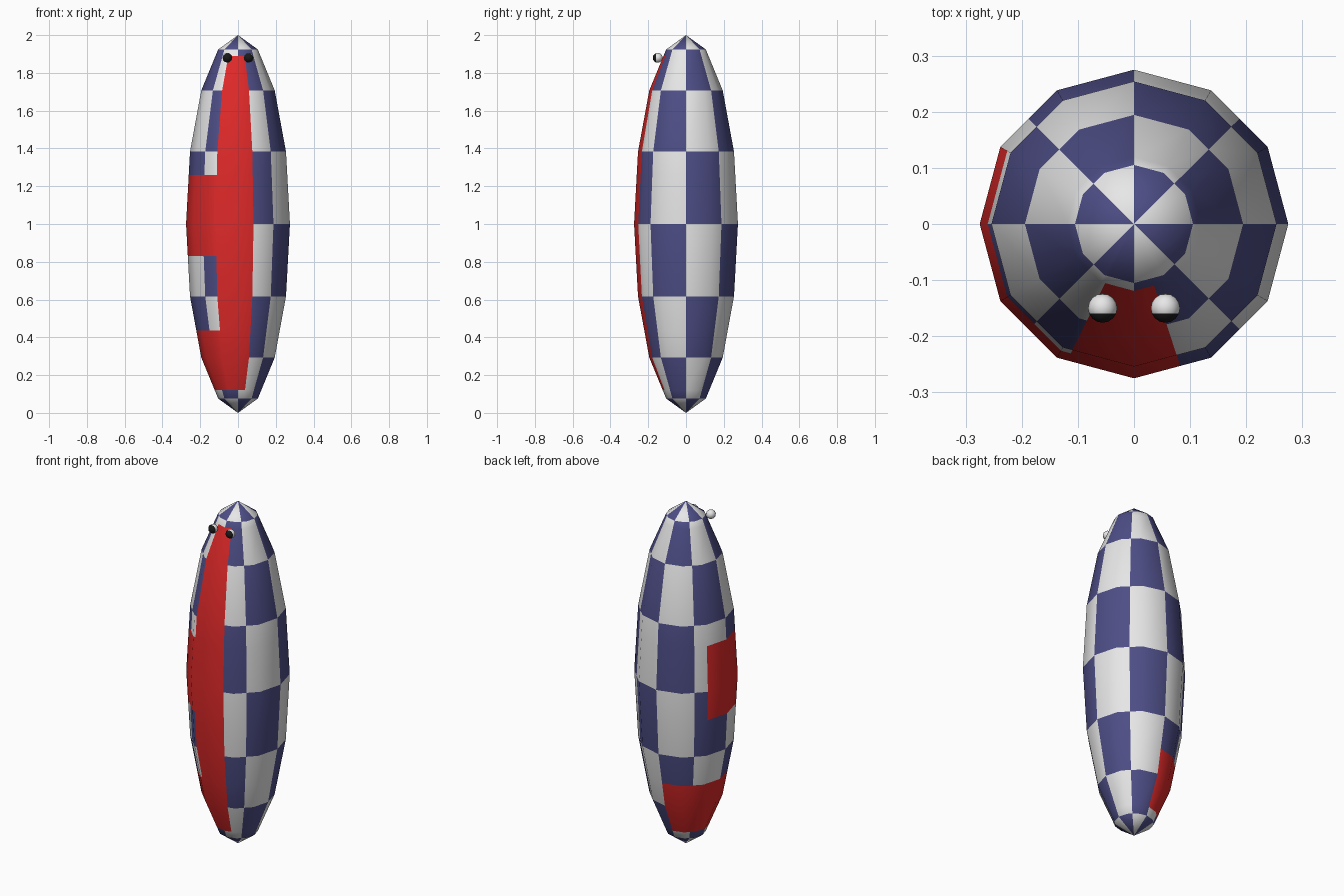
import bpy, bmesh, math
from mathutils import Matrix

if "Cube" in bpy.data.objects:
    bpy.data.objects.remove(bpy.data.objects["Cube"])


def material(name, rgb):
    m = bpy.data.materials.new(name)
    m.diffuse_color = (*rgb, 1)
    m.use_nodes = True
    m.node_tree.nodes["Principled BSDF"].inputs["Base Color"].default_value = m.diffuse_color
    return m


white = material("white", (0.85, 0.85, 0.85))
blue = material("dark blue", (0.075, 0.075, 0.24))
red = material("red", (0.74, 0.022, 0.022))
black = material("black", (0.01, 0.01, 0.01))

R, HALF = 0.275, 1.0
RINGS = [HALF - HALF * math.cos(math.pi * i / 8) for i in range(9)]


def ring_radius(z):
    """Straight-sided profile between the eight-ring sphere levels."""
    for i in range(8):
        if z <= RINGS[i + 1] + 1e-9:
            r0, r1 = (R * math.sin(math.pi * k / 8) for k in (i, i + 1))
            return r0 + (r1 - r0) * (z - RINGS[i]) / (RINGS[i + 1] - RINGS[i])
    return 0


def side_factor(deg):
    """Keeps extra cut points on the flat sides of a 12-gon."""
    return math.cos(math.radians(15)) / math.cos(math.radians(deg % 30 - 15))


def finish(bm, name, mats):
    bmesh.ops.recalc_face_normals(bm, faces=bm.faces)
    me = bpy.data.meshes.new(name)
    bm.to_mesh(me)
    bm.free()
    for m in mats:
        me.materials.append(m)
    for p in me.polygons:
        p.use_smooth = True
    ob = bpy.data.objects.new(name, me)
    bpy.context.collection.objects.link(ob)
    return ob


def body_colour(deg, z):
    # red upright stripe with two arms wrapping around the left side
    stripe = 244 < deg < 288 and 0.12 < z < 1.89
    middle_arm = 150 < deg < 270 and 0.83 < z < 1.26
    lower_arm = 90 < deg < 270 and 0.12 < z < 0.435
    if stripe or middle_arm or lower_arm:
        return 2
    # checks: eight columns by eight rows
    row = sum(z < h for h in RINGS[1:8])
    return (row + int(deg // 45)) % 2


# Body: twelve-sided spindle, cut along the check and stripe borders
angles = sorted(set(range(0, 360, 30)) | {45, 135, 225, 315, 244, 288})
levels = sorted(RINGS[1:8] + [0.12, 0.435, 0.83, 1.26, 1.89])
bm = bmesh.new()
rows = []
for z in levels:
    r = ring_radius(z)
    rows.append([bm.verts.new((r * side_factor(a) * math.cos(math.radians(a)),
                               r * side_factor(a) * math.sin(math.radians(a)), z))
                 for a in angles])
bottom, top = bm.verts.new((0, 0, 0)), bm.verts.new((0, 0, 2 * HALF))
n = len(angles)
for i, a in enumerate(angles):
    j = (i + 1) % n
    mid = (a + (angles[j] if j else 360)) / 2
    bm.faces.new((bottom, rows[0][j], rows[0][i])).material_index = body_colour(mid, 0.03)
    bm.faces.new((top, rows[-1][i], rows[-1][j])).material_index = body_colour(mid, 1.97)
    for k in range(len(levels) - 1):
        f = bm.faces.new((rows[k][i], rows[k][j], rows[k + 1][j], rows[k + 1][i]))
        f.material_index = body_colour(mid, (levels[k] + levels[k + 1]) / 2)
finish(bm, "body", [white, blue, red])

# Eyes: small white balls with a black front cap
for side, name in ((-1, "left_eye"), (1, "right_eye")):
    bm = bmesh.new()
    bmesh.ops.create_uvsphere(bm, u_segments=12, v_segments=8, radius=0.026,
                              matrix=Matrix.Rotation(math.pi / 2, 4, 'X'))
    for f in bm.faces:
        f.material_index = int(f.calc_center_median().y < -0.014)
    ob = finish(bm, name, [white, black])
    ob.location = (side * 0.056, -0.15, 1.88)
